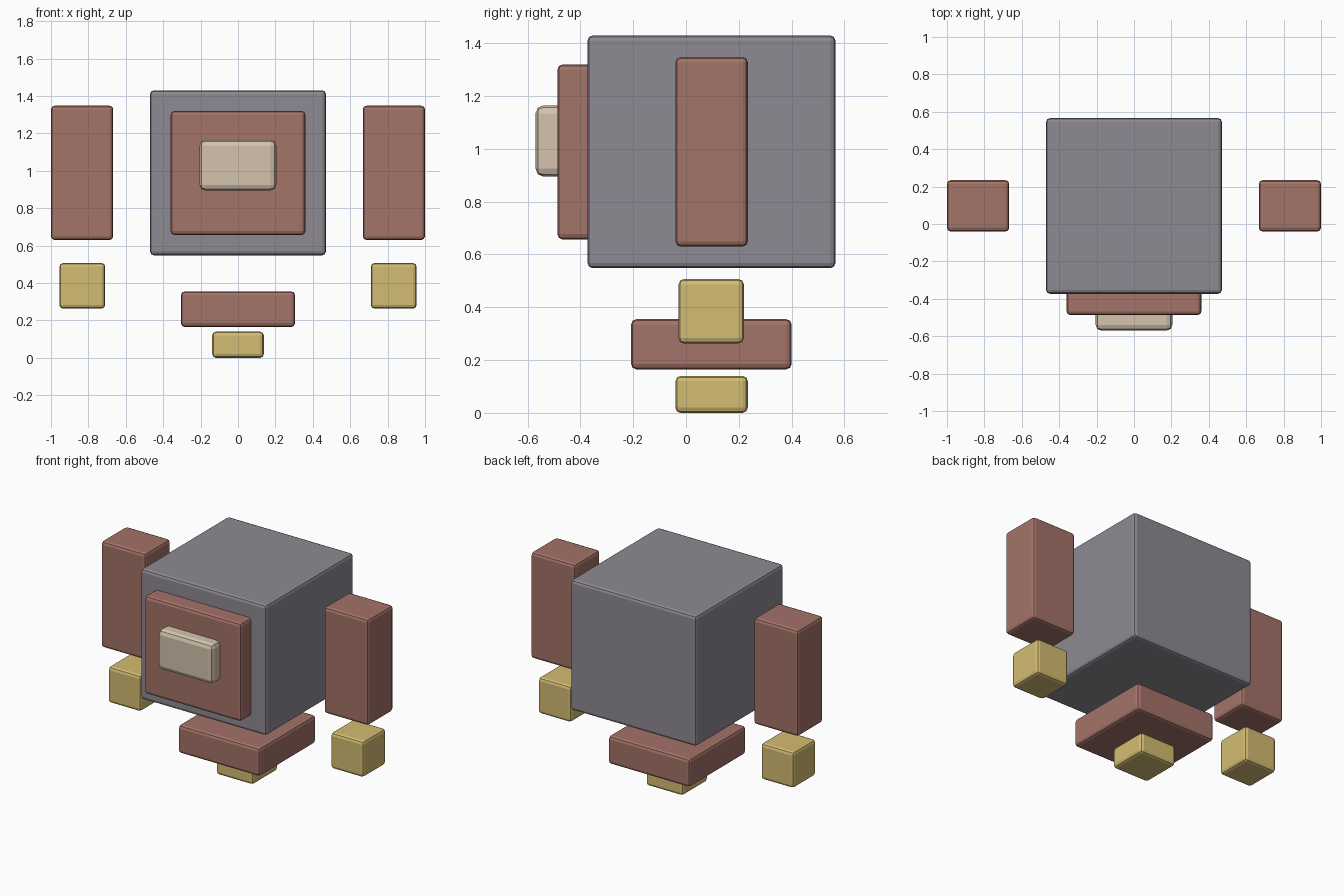
import bpy
import bmesh
from mathutils import Vector

if "Cube" in bpy.data.objects:
    bpy.data.objects.remove(bpy.data.objects["Cube"])


def material(name, rgb):
    m = bpy.data.materials.new(name)
    lin = [((c / 255 + 0.055) / 1.055) ** 2.4 for c in rgb]
    m.diffuse_color = (*lin, 1)
    m.use_nodes = True
    m.node_tree.nodes["Principled BSDF"].inputs["Base Color"].default_value = m.diffuse_color
    return m


GREY = material("slate grey", (142, 138, 146))
BROWN = material("red brown", (164, 115, 104))
GOLD = material("gold", (211, 188, 114))
CREAM = material("cream", (212, 196, 174))


def block(name, x, y, z, mat, bevel=0.02):
    """Box from (min, max) ranges with softly bevelled edges."""
    lo, hi = Vector((x[0], y[0], z[0])), Vector((x[1], y[1], z[1]))
    bm = bmesh.new()
    bmesh.ops.create_cube(bm, size=1)
    for v in bm.verts:
        v.co = (lo + hi) / 2 + v.co * (hi - lo)
    mesh = bpy.data.meshes.new(name)
    bm.to_mesh(mesh)
    bm.free()
    mesh.materials.append(mat)
    ob = bpy.data.objects.new(name, mesh)
    bpy.context.collection.objects.link(ob)
    mod = ob.modifiers.new("edge bevel", 'BEVEL')
    mod.width = bevel
    mod.segments = 2
    return ob


# Main body with stacked front plates
block("body", (-0.47, 0.47), (-0.373, 0.566), (0.548, 1.43), GREY)
block("front_plate", (-0.36, 0.36), (-0.487, -0.33), (0.657, 1.32), BROWN)
block("front_badge", (-0.205, 0.205), (-0.57, -0.45), (0.895, 1.165), CREAM, 0.03)

# Floating arms and hands on both sides
for side, s in (("left", -1), ("right", 1)):
    block(side + "_arm", sorted((s * 0.667, s * 1.0)), (-0.04, 0.234), (0.63, 1.348), BROWN)
    block(side + "_hand", sorted((s * 0.71, s * 0.955)), (-0.028, 0.219), (0.263, 0.507), GOLD)

# Floating base and foot
block("base", (-0.305, 0.305), (-0.208, 0.4), (0.165, 0.355), BROWN)
block("foot", (-0.138, 0.138), (-0.04, 0.234), (0.0, 0.14), GOLD)
